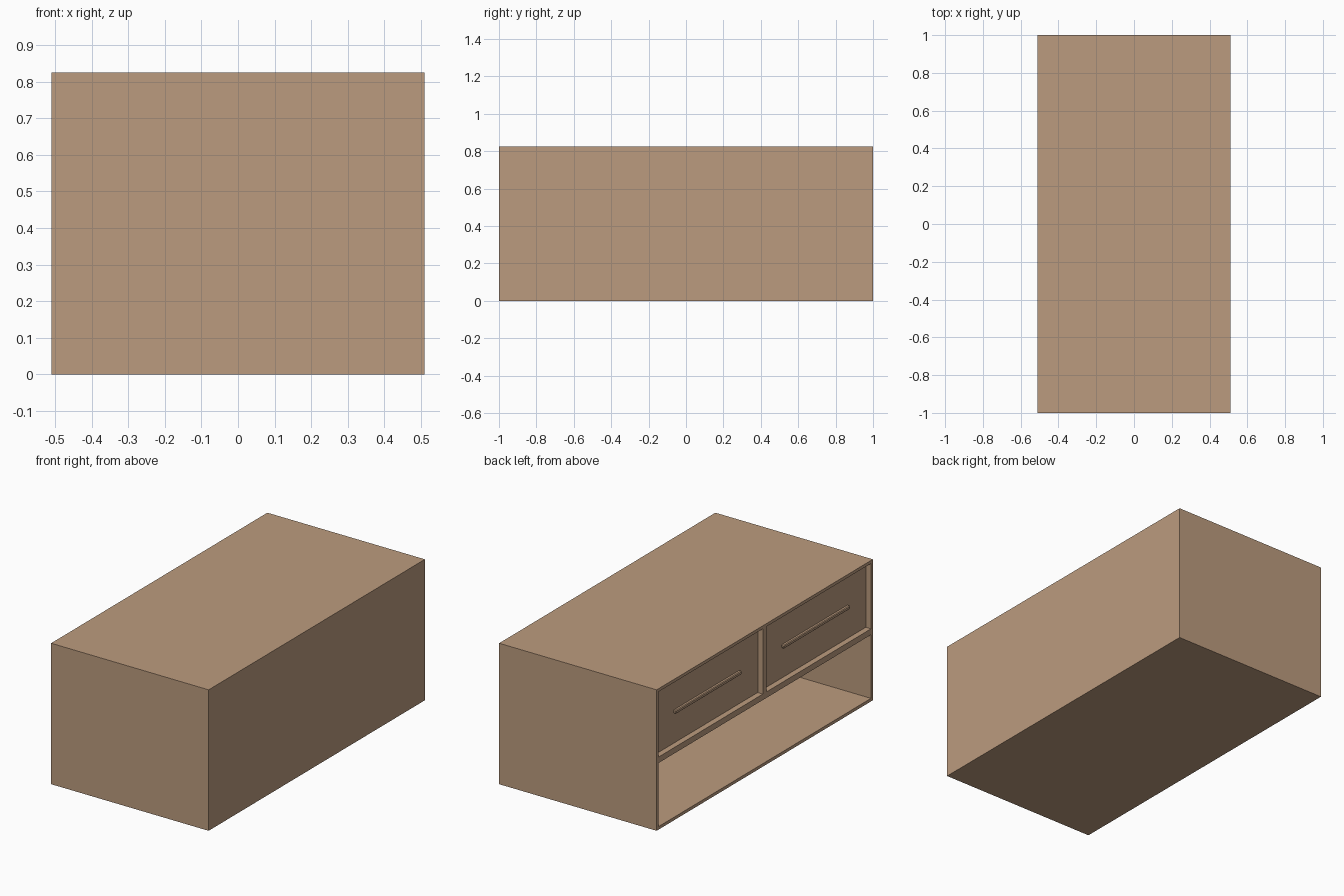
import bpy

if "Cube" in bpy.data.objects:
    bpy.data.objects.remove(bpy.data.objects["Cube"])

wood = bpy.data.materials.new("wood")
wood.diffuse_color = (0.50, 0.33, 0.21, 1)
wood.use_nodes = True
wood.node_tree.nodes["Principled BSDF"].inputs["Base Color"].default_value = wood.diffuse_color

W, L, H = 0.51, 1.0, 0.825   # half depth, half length, height
T = 0.018                    # panel thickness
SHELF = (0.39, 0.425)        # shelf underside and top
DIV = 0.018                  # half thickness of divider
RECESS = 0.03                # drawer set-back from the open side (-x)


def box(name, x, y, z):
    """Box from (min, max) ranges."""
    bpy.ops.mesh.primitive_cube_add(size=1)
    o = bpy.context.object
    o.name = name
    o.location = [(a + b) / 2 for a, b in (x, y, z)]
    o.scale = [b - a for a, b in (x, y, z)]
    bpy.ops.object.transform_apply(location=True, rotation=False, scale=True)
    o.data.materials.append(wood)
    return o


# Carcass
box("bottom_panel", (-W, W), (-L, L), (0, T))
box("top_panel", (-W, W), (-L, L), (H - T, H))
box("side_panel_front", (-W, W), (-L, -L + T), (T, H - T))
box("side_panel_back", (-W, W), (L - T, L), (T, H - T))
box("rear_panel", (W - T, W), (-L + T, L - T), (T, H - T))

# Shelf and central divider
box("shelf", (-W, W - T), (-L + T, L - T), SHELF)
box("divider", (-W, W - T), (-DIV, DIV), (SHELF[1], H - T))

# Two drawers with slim bar handles
z_mid = (SHELF[1] + H - T) / 2
gap = 0.003
for name, s in (("left", 1), ("right", -1)):
    y = sorted((s * (DIV + gap), s * (L - T - gap)))
    face = -W + RECESS
    box(f"drawer_{name}", (face, W - T - 0.03), y, (SHELF[1] + gap, H - T - gap))
    mid = sum(y) / 2
    handle = box(f"handle_{name}", (face - 0.02, face), (mid - 0.305, mid + 0.305),
                 (z_mid - 0.01, z_mid + 0.01))
    bevel = handle.modifiers.new("soft_edges", "BEVEL")
    bevel.width = 0.004
    bevel.segments = 1
